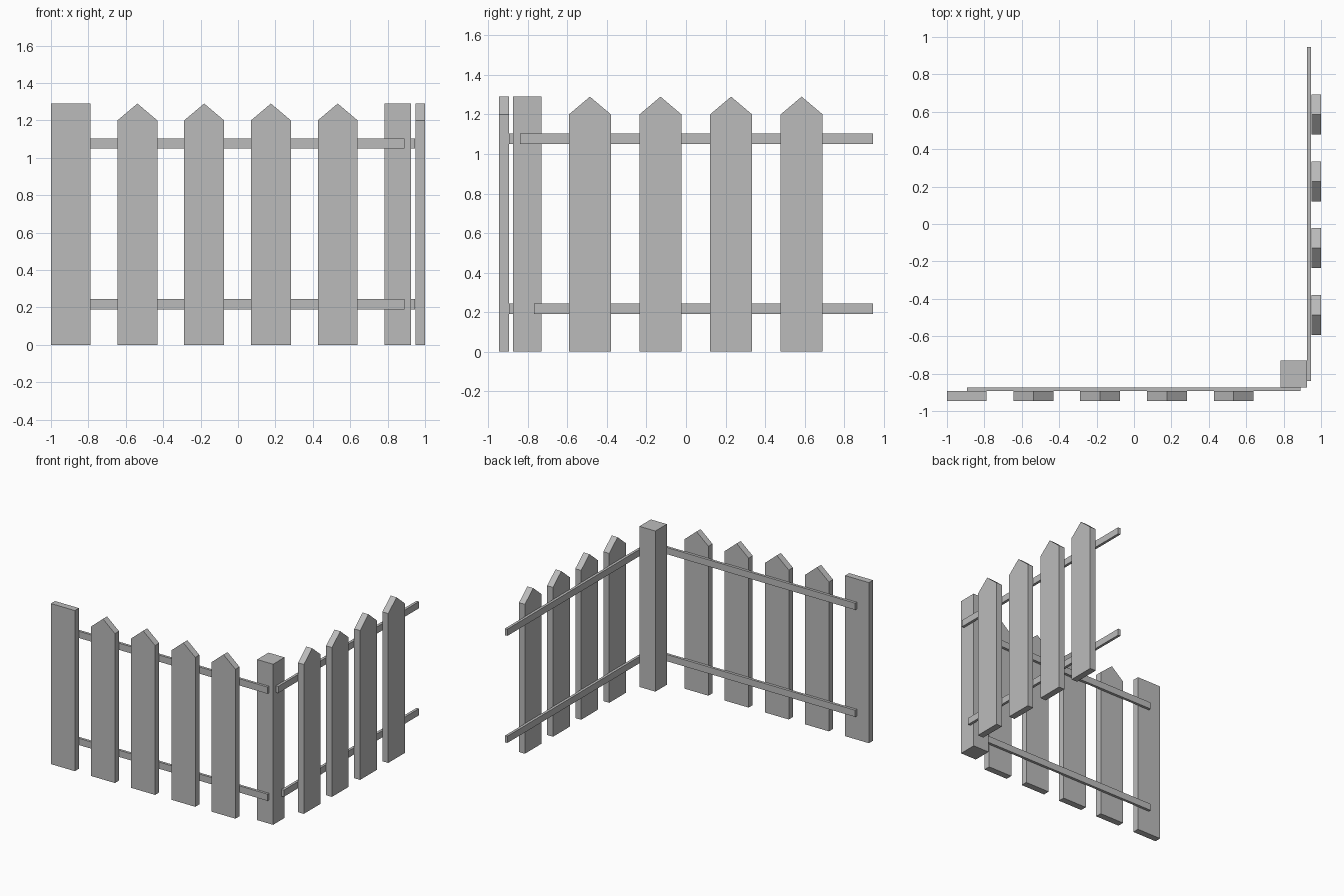
import bpy
import bmesh
from mathutils import Matrix, Vector
from math import radians

default = bpy.data.objects.get("Cube")
if default:
    bpy.data.objects.remove(default, do_unlink=True)

GREY = (0.5, 0.5, 0.5, 1.0)
wood = bpy.data.materials.new("plain_grey")
wood.use_nodes = True
wood.diffuse_color = GREY
wood.node_tree.nodes["Principled BSDF"].inputs["Base Color"].default_value = GREY

HEIGHT, SHOULDER, WIDTH, THICK = 1.29, 1.2, 0.213, 0.052
SPACING = 0.357
RAIL_HEIGHTS = {"lower": 0.19, "upper": 1.05}


def add_object(name, bm):
    bmesh.ops.recalc_face_normals(bm, faces=bm.faces)
    mesh = bpy.data.meshes.new(name)
    bm.to_mesh(mesh)
    bm.free()
    mesh.materials.append(wood)
    obj = bpy.data.objects.new(name, mesh)
    bpy.context.collection.objects.link(obj)
    return obj


def box(name, low, high):
    low, high = Vector(low), Vector(high)
    bm = bmesh.new()
    place = Matrix.Translation((low + high) / 2) @ Matrix.Diagonal((*(high - low), 1))
    bmesh.ops.create_cube(bm, size=1, matrix=place)
    return add_object(name, bm)


def picket(name, location, turn=0):
    """Pointed board, extruded backwards from its outer face."""
    half = WIDTH / 2
    outline = [(-half, 0), (half, 0), (half, SHOULDER), (0, HEIGHT), (-half, SHOULDER)]
    bm = bmesh.new()
    face = bm.faces.new([bm.verts.new((x, 0, z)) for x, z in outline])
    new = bmesh.ops.extrude_face_region(bm, geom=[face])["geom"]
    back = [v for v in new if isinstance(v, bmesh.types.BMVert)]
    bmesh.ops.translate(bm, verts=back, vec=(0, THICK, 0))
    obj = add_object(name, bm)
    obj.location = location
    obj.rotation_euler.z = radians(turn)


# Flat-topped end board and square corner post
box("end_board", (-1, -0.946, 0), (-0.788, -0.894, HEIGHT))
box("corner_post", (0.783, -0.875, 0), (0.925, -0.73, HEIGHT))

# Pointed boards along both wings
for i in range(4):
    picket(f"front_picket_{i + 1}", (-0.538 + i * SPACING, -0.946, 0))
    picket(f"side_picket_{i + 1}", (1, -0.486 + i * SPACING, 0), 90)

# Horizontal rails behind the boards
for level, z in RAIL_HEIGHTS.items():
    top = z + 0.054
    start = -0.84 if level == "upper" else -0.77
    box(f"front_{level}_rail", (-0.893, -0.894, z), (0.889, -0.873, top))
    box(f"side_{level}_rail", (0.925, start, z), (0.946, 0.946, top))
